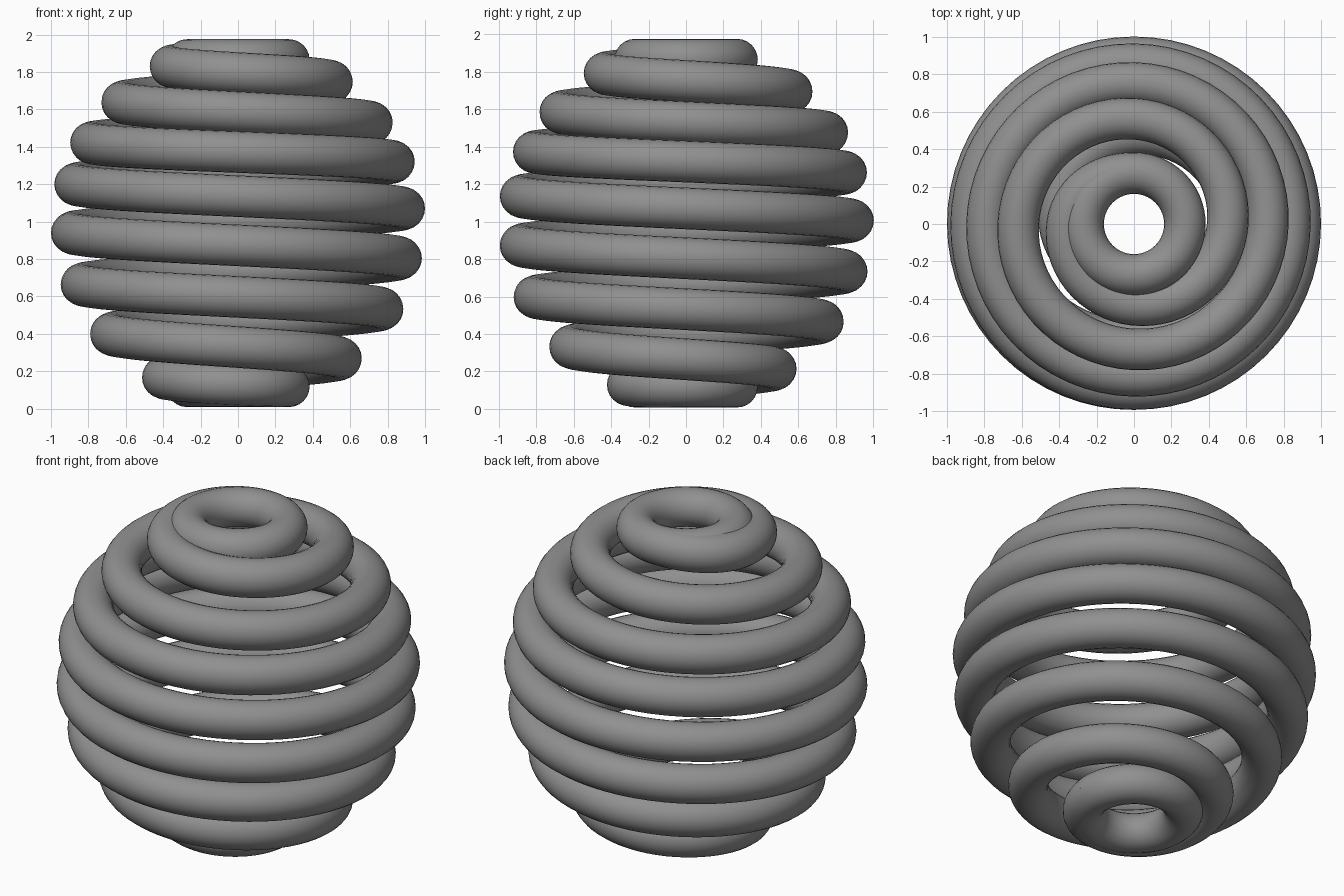
import bpy, math

if "Cube" in bpy.data.objects:
    bpy.data.objects.remove(bpy.data.objects["Cube"])

TUBE = 0.111          # tube radius
STEPS = 16            # path points per quarter turn

# Coil guide: (quarter turns from the equator, path radius, height)
KEYS = [(-19, .272, .119), (-15, .272, .119), (-14, .308, .127), (-13, .399, .163),
        (-11, .549, .265), (-9, .679, .397), (-7, .773, .532), (-5, .837, .663),
        (-3, .872, .804), (-1, .889, .94), (1, .889, 1.07), (3, .871, 1.20),
        (5, .834, 1.32), (7, .786, 1.422), (9, .716, 1.53), (11, .619, 1.64),
        (13, .501, 1.75), (15, .358, 1.833), (16, .272, 1.864), (20, .272, 1.864)]


def slope(i, c):
    if i in (0, 1, len(KEYS) - 2, len(KEYS) - 1):
        return 0.0        # flat closing rings
    a, b = KEYS[i - 1], KEYS[i + 1]
    return (b[c] - a[c]) / (b[0] - a[0])


def sample(i, t, c):
    # smooth cubic between two guide points
    a, b = KEYS[i], KEYS[i + 1]
    h = b[0] - a[0]
    return ((2*t**3 - 3*t**2 + 1) * a[c] + (t**3 - 2*t**2 + t) * h * slope(i, c)
            + (3*t**2 - 2*t**3) * b[c] + (t**3 - t**2) * h * slope(i + 1, c))


# Path of the spherical coil
path = []
for i in range(len(KEYS) - 1):
    n0, n1 = KEYS[i][0], KEYS[i + 1][0]
    count = (n1 - n0) * STEPS
    last = i == len(KEYS) - 2
    for k in range(count + (1 if last else 0)):
        t = k / count
        ang = math.radians(90 - 90 * (n0 + (n1 - n0) * t))
        r = sample(i, t, 1)
        path.append((r * math.cos(ang), r * math.sin(ang), sample(i, t, 2), 1))

# Round tube swept along the path
curve = bpy.data.curves.new("coil_path", 'CURVE')
curve.dimensions = '3D'
curve.twist_mode = 'Z_UP'
curve.bevel_depth = TUBE
curve.bevel_resolution = 10
curve.use_fill_caps = True
spline = curve.splines.new('POLY')
spline.points.add(len(path) - 1)
for p, co in zip(spline.points, path):
    p.co = co
coil = bpy.data.objects.new("spherical_coil", curve)
bpy.context.collection.objects.link(coil)

# Dark grey finish
mat = bpy.data.materials.new("dark_grey")
mat.diffuse_color = (0.28, 0.28, 0.28, 1)
mat.use_nodes = True
mat.node_tree.nodes["Principled BSDF"].inputs["Base Color"].default_value = mat.diffuse_color
curve.materials.append(mat)

# Turn into a smooth mesh
bpy.context.view_layer.objects.active = coil
coil.select_set(True)
bpy.ops.object.convert(target='MESH')
bpy.ops.object.shade_smooth_by_angle(angle=math.radians(40))
